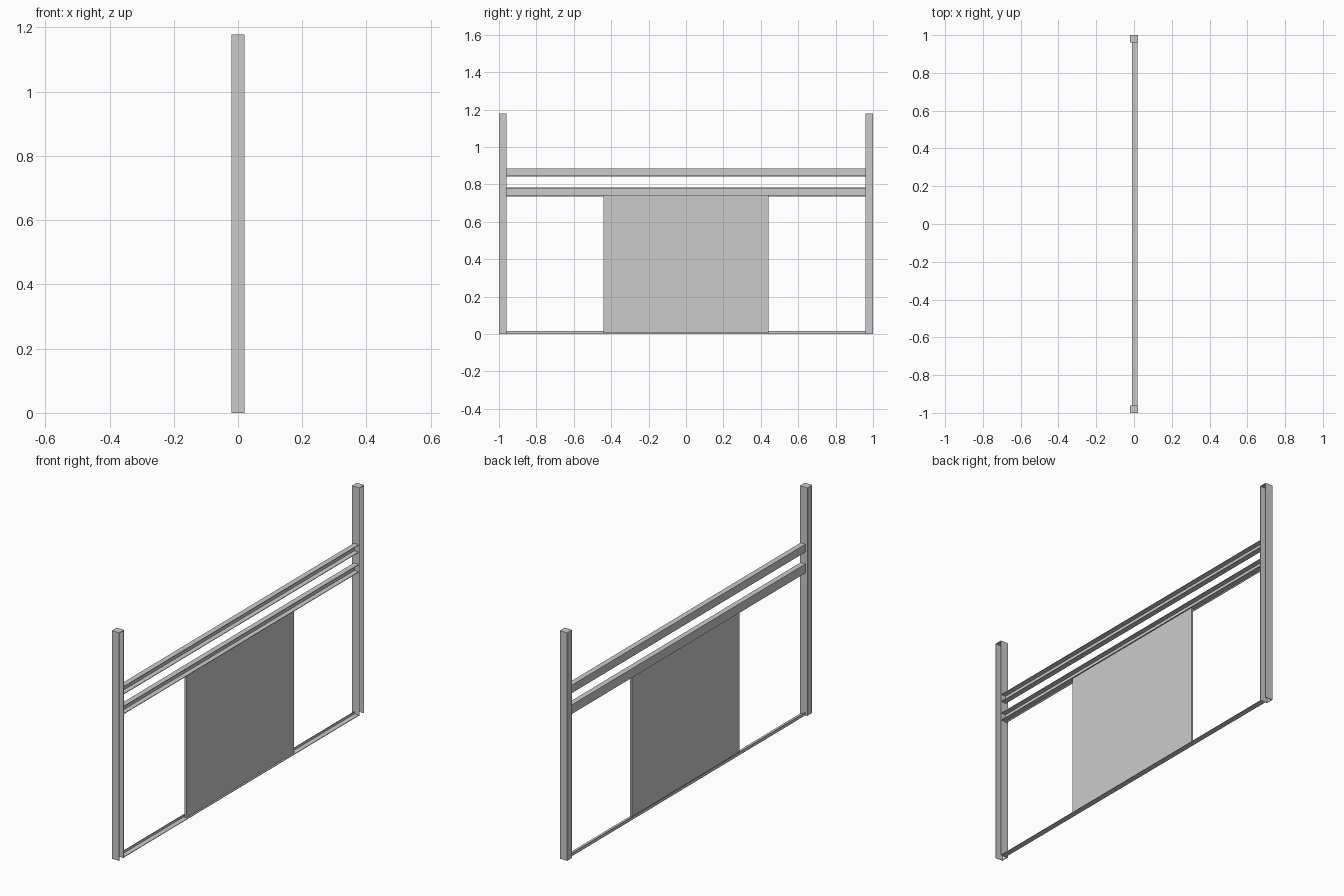
import bpy, bmesh
from mathutils import Vector

if "Cube" in bpy.data.objects:
    bpy.data.objects.remove(bpy.data.objects["Cube"])

T = 0.003  # sheet thickness


def prism(name, profile, axis, a, b):
    """Extrude a closed outline from a to b: along y (x,z outline) or z (x,y outline)."""
    bm = bmesh.new()
    pts = [(u, a, v) if axis == 'y' else (u, v, a) for u, v in profile]
    face = bm.faces.new([bm.verts.new(p) for p in pts])
    ext = bmesh.ops.extrude_face_region(bm, geom=[face])
    shift = Vector((0, b - a, 0)) if axis == 'y' else Vector((0, 0, b - a))
    bmesh.ops.translate(bm, vec=shift, verts=[g for g in ext['geom'] if isinstance(g, bmesh.types.BMVert)])
    bmesh.ops.recalc_face_normals(bm, faces=bm.faces)
    mesh = bpy.data.meshes.new(name)
    bm.to_mesh(mesh)
    bm.free()
    ob = bpy.data.objects.new(name, mesh)
    bpy.context.collection.objects.link(ob)
    return ob


def channel(x0, x1, v0, v1):
    """U outline, web at x0, open towards +x."""
    return [(x0, v0), (x1, v0), (x1, v0 + T), (x0 + T, v0 + T),
            (x0 + T, v1 - T), (x1, v1 - T), (x1, v1), (x0, v1)]


def rect(x0, x1, v0, v1):
    return [(x0, v0), (x1, v0), (x1, v1), (x0, v1)]


# upright channel posts with closed tops
for label, y in (("left", -1.0), ("right", 0.96)):
    prism(label + "_post", channel(-0.021, 0.021, y, y + 0.04), 'z', 0, 1.175)
    prism(label + "_post_cap", rect(-0.021, 0.021, y, y + 0.04), 'z', 1.175, 1.178)

# horizontal channel rails
for label, z in (("upper", 0.843), ("lower", 0.741)):
    prism(label + "_rail", channel(-0.01, 0.018, z, z + 0.041), 'y', -0.96, 0.96)

# lip under the lower rail
prism("top_track_lip", rect(-0.01, -0.007, 0.735, 0.741), 'y', -0.96, 0.96)

# angle track along the ground
prism("bottom_track", [(-0.01, 0), (0.018, 0), (0.018, T), (-0.007, T),
                       (-0.007, 0.015), (-0.01, 0.015)], 'y', -0.96, 0.96)

# sliding panel
prism("panel", rect(0.001, 0.013, 0.006, 0.741), 'y', -0.44, 0.44)
